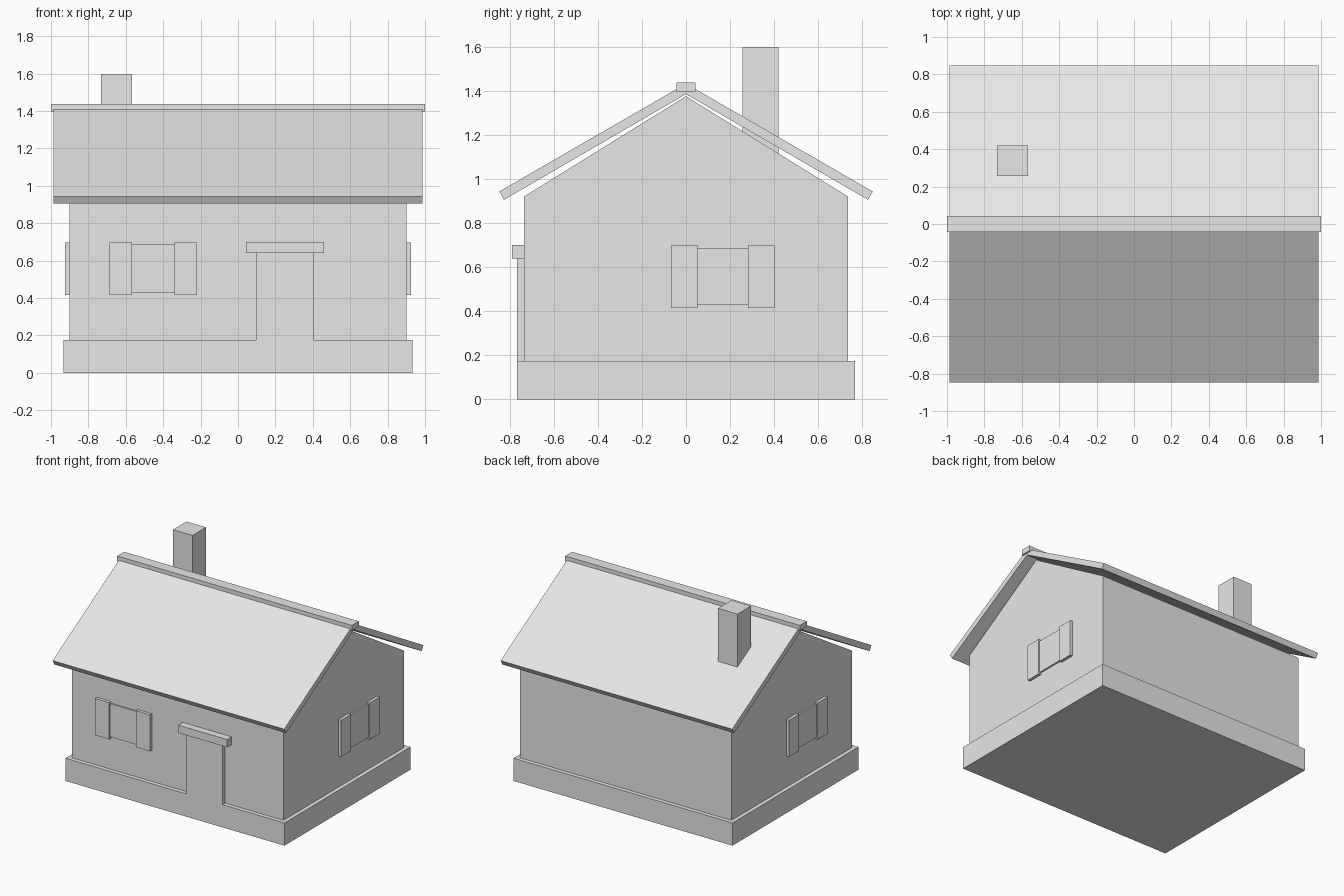
import bpy
from mathutils import Matrix

cube = bpy.data.objects.get("Cube")
if cube:
    bpy.data.objects.remove(cube, do_unlink=True)

plaster = bpy.data.materials.new("plain_grey")
plaster.use_nodes = True
GREY = (0.8, 0.8, 0.8, 1)
plaster.diffuse_color = GREY
plaster.node_tree.nodes["Principled BSDF"].inputs["Base Color"].default_value = GREY


def extrude_x(name, profile, x0, x1):
    """Prism from a counter-clockwise (y, z) profile, spanning x0 to x1."""
    n = len(profile)
    verts = [(x, y, z) for x in (x0, x1) for y, z in profile]
    faces = [list(range(n))[::-1], list(range(n, 2 * n))]
    faces += [(i, (i + 1) % n, n + (i + 1) % n, n + i) for i in range(n)]
    mesh = bpy.data.meshes.new(name)
    mesh.from_pydata(verts, [], faces)
    mesh.materials.append(plaster)
    obj = bpy.data.objects.new(name, mesh)
    bpy.context.collection.objects.link(obj)
    return obj


def box(name, x, y, z):
    """Axis-aligned box from (min, max) ranges."""
    return extrude_x(name, [(y[0], z[0]), (y[1], z[0]), (y[1], z[1]), (y[0], z[1])], *x)


def window(name, offset, wall, turn):
    """Pane and two shutters on a front wall, turned about z to face a side."""
    parts = [
        ("pane", -0.114, 0.114, 0.43, 0.685, 0.013),
        ("shutter_a", -0.234, -0.114, 0.415, 0.697, 0.023),
        ("shutter_b", 0.114, 0.234, 0.415, 0.697, 0.023),
    ]
    for part, a, b, low, high, depth in parts:
        obj = box(f"{name}_{part}", (offset + a, offset + b),
                  (-wall - depth, -wall + 0.01), (low, high))
        obj.data.transform(Matrix.Rotation(turn, 4, "Z"))


# Plinth and gabled house body
box("plinth", (-0.933, 0.933), (-0.767, 0.767), (0, 0.175))
WALL_X, WALL_Y = 0.902, 0.735
extrude_x("house_walls", [(-WALL_Y, 0.17), (WALL_Y, 0.17), (WALL_Y, 0.92),
                          (0, 1.375), (-WALL_Y, 0.92)], -WALL_X, WALL_X)

# Roof slopes and ridge cap
slope = [(0, 1.385), (0.826, 0.905), (0.847, 0.943), (0, 1.432)]
extrude_x("roof_back", slope, -0.987, 0.987)
extrude_x("roof_front", [(-y, z) for y, z in reversed(slope)], -0.987, 0.987)
box("ridge_cap", (-1, 1), (-0.042, 0.042), (1.397, 1.438))

# Chimney
box("chimney", (-0.733, -0.567), (0.256, 0.42), (1.08, 1.598))

# Door and canopy
box("door", (0.095, 0.405), (-0.767, -0.72), (0.17, 0.645))
box("door_canopy", (0.043, 0.46), (-0.79, -0.72), (0.64, 0.7))

# Shuttered windows on the front and both gables
QUARTER = 1.5707963
window("front_window", -0.453, WALL_Y, 0)
window("left_window", 0.167, WALL_X, QUARTER)
window("right_window", 0.167, WALL_X, -QUARTER)
